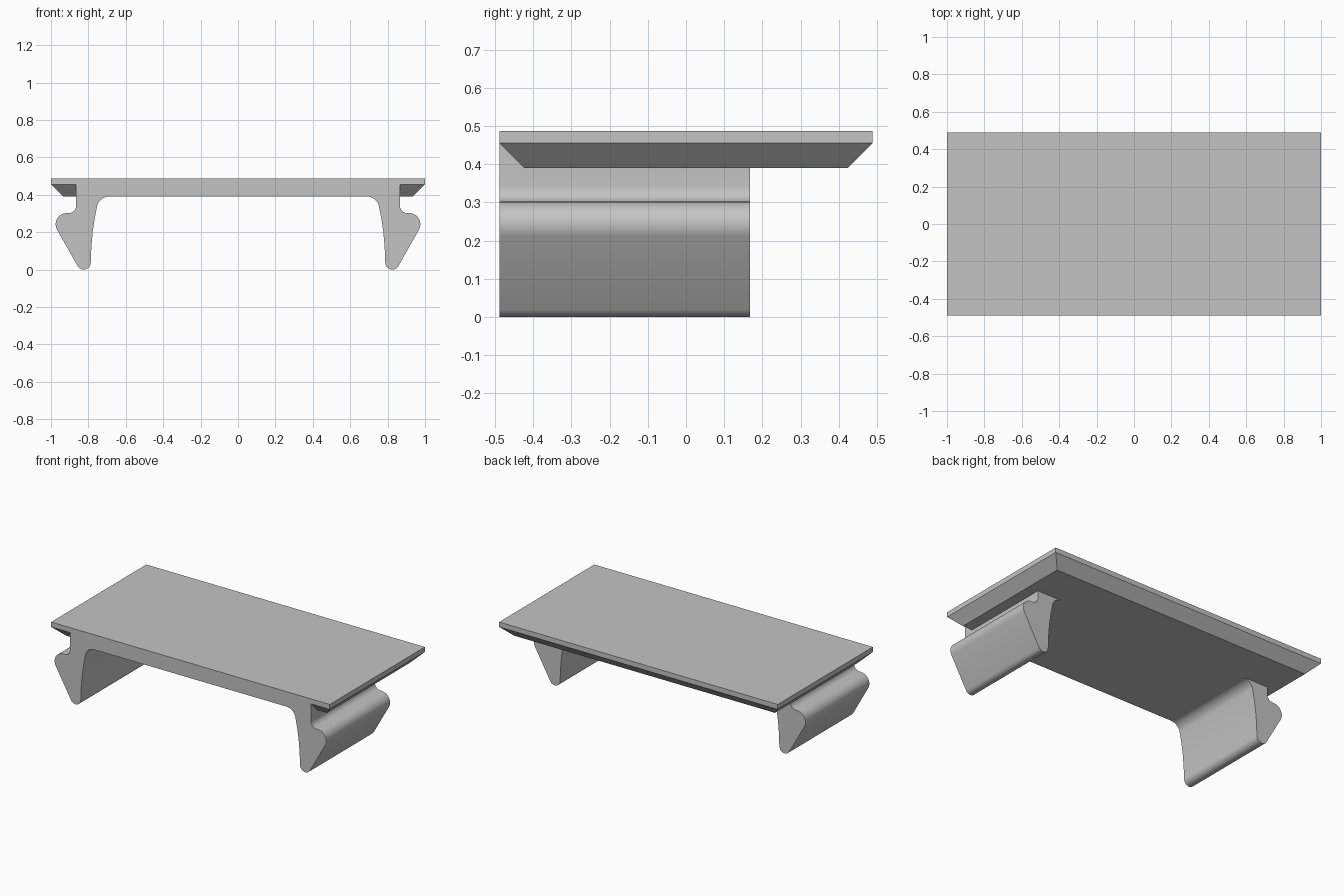
import bpy, bmesh
from math import cos, sin, radians

cube = bpy.data.objects.get("Cube")
if cube:
    bpy.data.objects.remove(cube)

grey = bpy.data.materials.new("plain grey")
grey.use_nodes = True
colour = (0.55, 0.55, 0.55, 1)
grey.diffuse_color = colour
grey.node_tree.nodes["Principled BSDF"].inputs["Base Color"].default_value = colour


def finish(name, bm):
    bmesh.ops.recalc_face_normals(bm, faces=bm.faces)
    mesh = bpy.data.meshes.new(name)
    bm.to_mesh(mesh)
    bm.free()
    mesh.materials.append(grey)
    obj = bpy.data.objects.new(name, mesh)
    bpy.context.collection.objects.link(obj)
    return obj


def arc(cx, cz, r, start, end, n=10):
    angles = [radians(start + (end - start) * i / n) for i in range(n + 1)]
    return [(cx + r * cos(a), cz + r * sin(a)) for a in angles]


# Table top: thin slab with a chamfered underside
bm = bmesh.new()
rings = []
for inset, z in ((0.065, 0.39), (0, 0.455), (0, 0.487)):
    x, y = 1 - inset, 0.488 - inset
    rings.append([bm.verts.new((sx * x, sy * y, z))
                  for sx, sy in ((-1, -1), (1, -1), (1, 1), (-1, 1))])
bm.faces.new(rings[0])
bm.faces.new(rings[-1])
for low, high in zip(rings, rings[1:]):
    for i in range(4):
        j = (i + 1) % 4
        bm.faces.new((low[i], low[j], high[j], high[i]))
top = finish("top_plate", bm)

# Clip bracket: half profile from the inner fillet round the hooked leg
half = arc(0.69, 0.325, 0.065, 90, 8)
half += [(0.767, 0.27), (0.777, 0.2), (0.784, 0.12)]
half += arc(0.825, 0.038, 0.038, 180, 330)
half += arc(0.915, 0.242, 0.06, -30, 90)
half += arc(0.905, 0.342, 0.04, 270, 180)
half.append((0.865, 0.47))
profile = half + [(-x, z) for x, z in reversed(half)]

bm = bmesh.new()
face = bm.faces.new([bm.verts.new((x, -0.488, z)) for x, z in profile])
sweep = bmesh.ops.extrude_face_region(bm, geom=[face], use_keep_orig=True)
moved = [v for v in sweep["geom"] if isinstance(v, bmesh.types.BMVert)]
bmesh.ops.translate(bm, verts=moved, vec=(0, 0.655, 0))
bracket = finish("clip_bracket", bm)

# Merge the bracket with the top into one solid
union = top.modifiers.new("join bracket", "BOOLEAN")
union.operation = "UNION"
union.solver = "EXACT"
union.object = bracket
bpy.ops.object.select_all(action="DESELECT")
top.select_set(True)
bpy.context.view_layer.objects.active = top
bpy.ops.object.modifier_apply(modifier=union.name)
bpy.data.objects.remove(bracket)
top.name = "table_with_clip_legs"
bpy.ops.object.shade_smooth_by_angle(angle=radians(30))
